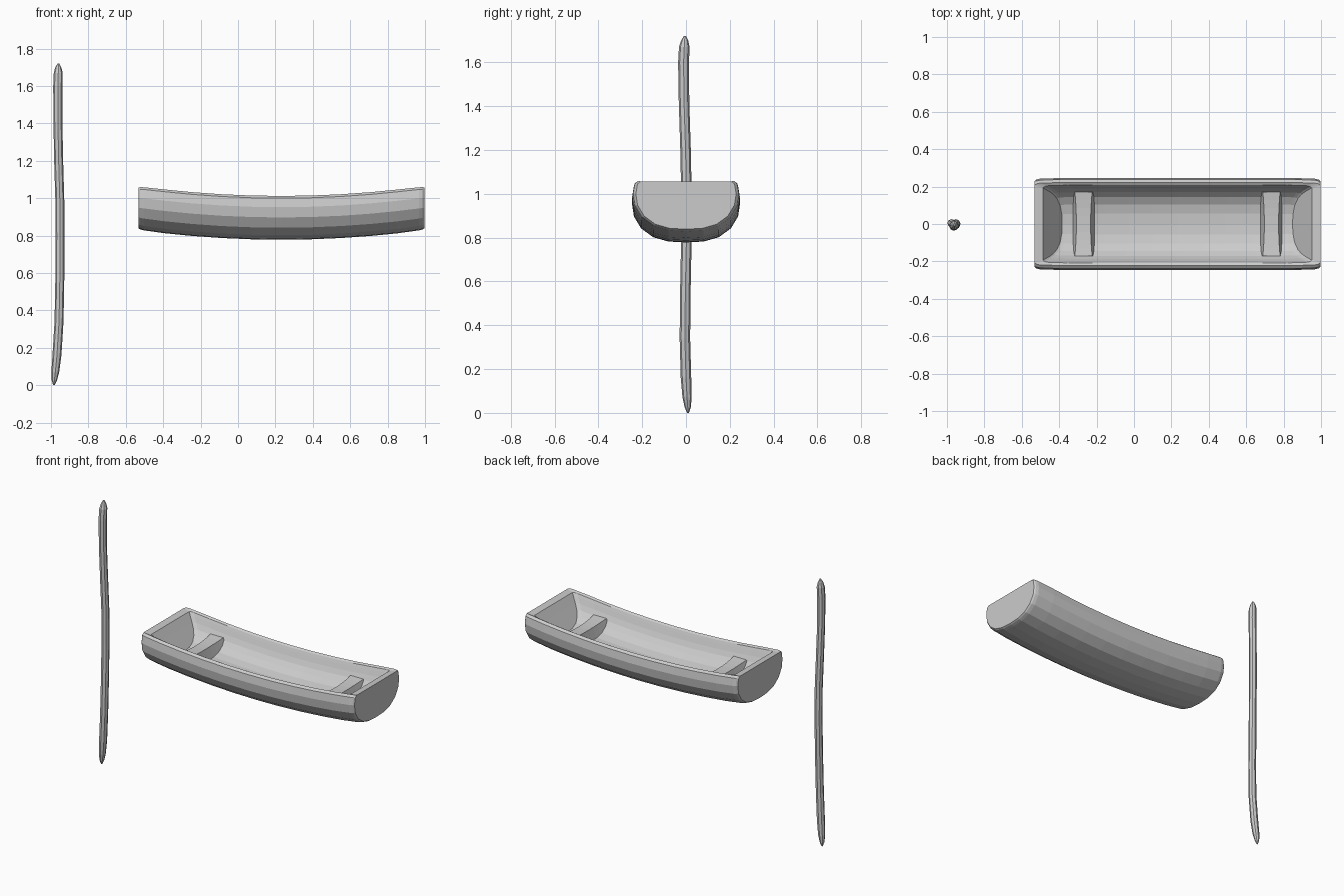
import bpy, bmesh, math

if "Cube" in bpy.data.objects:
    bpy.data.objects.remove(bpy.data.objects["Cube"], do_unlink=True)

GREY = bpy.data.materials.new("pale_grey")
GREY.use_nodes = True
colour = (0.6, 0.6, 0.6, 1)
GREY.diffuse_color = colour
GREY.node_tree.nodes["Principled BSDF"].inputs["Base Color"].default_value = colour

MID, HALF = 0.232, 0.765   # hull centre in x and half length


def finish(bm, name):
    bmesh.ops.recalc_face_normals(bm, faces=bm.faces)
    mesh = bpy.data.meshes.new(name)
    bm.to_mesh(mesh)
    bm.free()
    mesh.materials.append(GREY)
    obj = bpy.data.objects.new(name, mesh)
    bpy.context.collection.objects.link(obj)
    return obj


def loft(bm, rows, closed=False):
    """Skin rows of points and return the rows of vertices."""
    rows = [[bm.verts.new(p) for p in row] for row in rows]
    count = len(rows[0])
    for a, b in zip(rows, rows[1:]):
        for j in range(count if closed else count - 1):
            k = (j + 1) % count
            bm.faces.new((a[j], a[k], b[k], b[j]))
    return rows


def strip_cap(bm, row):
    """Close a symmetric open section with strips running across it."""
    n = len(row)
    for j in range(n // 2):
        face = [row[j], row[j + 1], row[n - 2 - j], row[n - 1 - j]]
        bm.faces.new(list(dict.fromkeys(face)))


def rim_height(x):
    return 1.012 + 0.052 * (abs(x) / HALF) ** 2


def mirrored(half):
    return half + [(-y, d) for y, d in reversed(half[:-1])]


# Hull sections: half width and drop below the rim
OUTER = mirrored([(.222, 0), (.238, .012), (.246, .06), (.238, .115),
                  (.205, .17), (.15, .21), (.08, .23), (0, .234)])
INNER = mirrored([(.208, .008), (.2, .025), (.187, .055), (.17, .085),
                  (.145, .112), (.105, .135), (.055, .147), (0, .15)])
SIDE = [(0.735, 0.985), (0.62, 1), (0.48, 1), (0.32, 1), (0.16, 1)]
HALF_STATIONS = [(0.764, 0.93), (0.755, 0.965)] + SIDE
STATIONS = ([(-x, s) for x, s in HALF_STATIONS] + [(0, 1)]
            + list(reversed(HALF_STATIONS)))


def outer_row(x, s):
    return [(MID + x, y * s, rim_height(x) - (0.11 + (d - 0.11) * s))
            for y, d in OUTER]


def inner_row(x, s):
    # The end walls lean inward towards the floor
    row = []
    for y, d in INNER:
        px = x * 0.948 * (1 - 1.0 * d)
        row.append((MID + px, y * s, rim_height(px) - d))
    return row


bm = bmesh.new()
outside = loft(bm, [outer_row(x, s) for x, s in STATIONS])
inside = loft(bm, [inner_row(x, s) for x, s in STATIONS])
for shell in (outside, inside):
    strip_cap(bm, shell[0])
    strip_cap(bm, shell[-1])
for e in (0, -1):                       # rim along the sides and across the ends
    for i in range(len(STATIONS) - 1):
        bm.faces.new((outside[i][e], outside[i + 1][e],
                      inside[i + 1][e], inside[i][e]))
    bm.faces.new((outside[e][0], outside[e][-1], inside[e][-1], inside[e][0]))
finish(bm, "hull")


def floor_drop(y):
    """Depth of the hull interior at a distance from the centre line."""
    pts = INNER[:len(INNER) // 2 + 1]
    for (y1, d1), (y0, d0) in zip(pts[1:], pts):
        if y1 <= abs(y) <= y0:
            return d1 + (d0 - d1) * (abs(y) - y1) / (y0 - y1)
    return pts[0][1]


# Solid benches that widen down to the curved floor
def bench(name, centre):
    base = rim_height(centre - MID)
    rows = []
    for i in range(-4, 5):
        t = i / 4
        y = 0.17 * t
        top = 0.948 + 0.012 * t * t
        low = min(base - floor_drop(y) - 0.01, top - 0.01)
        w = 0.038 + 0.008 * t * t
        foot = w + 0.3 * (top - low)
        rows.append([(centre - foot, y, low), (centre - w, y, top),
                     (centre + w, y, top), (centre + foot, y, low)])
    bm = bmesh.new()
    verts = loft(bm, rows, closed=True)
    bm.faces.new(verts[0])
    bm.faces.new(verts[-1])
    finish(bm, name)


bench("right_bench", -0.27)
bench("left_bench", 0.735)

# Slightly crooked punting pole: x, y, z, radius
POLE = [(-.984, .009, 0, .004), (-.982, .008, .025, .014), (-.977, .005, .07, .021),
        (-.968, 0, .16, .024), (-.957, -.005, .34, .024), (-.953, -.003, .55, .024),
        (-.952, .002, .8, .024), (-.953, .002, 1.0, .024), (-.959, -.002, 1.2, .024),
        (-.963, -.009, 1.42, .024), (-.963, -.011, 1.6, .025), (-.961, -.008, 1.67, .024),
        (-.961, -.006, 1.7, .016), (-.96, -.005, 1.72, .005)]
bm = bmesh.new()
rings = loft(bm, [[(x + r * math.cos(a), y + r * math.sin(a), z)
                   for a in (math.tau * k / 8 for k in range(8))]
                  for x, y, z, r in POLE], closed=True)
bm.faces.new(rings[0])
bm.faces.new(rings[-1])
finish(bm, "pole")
